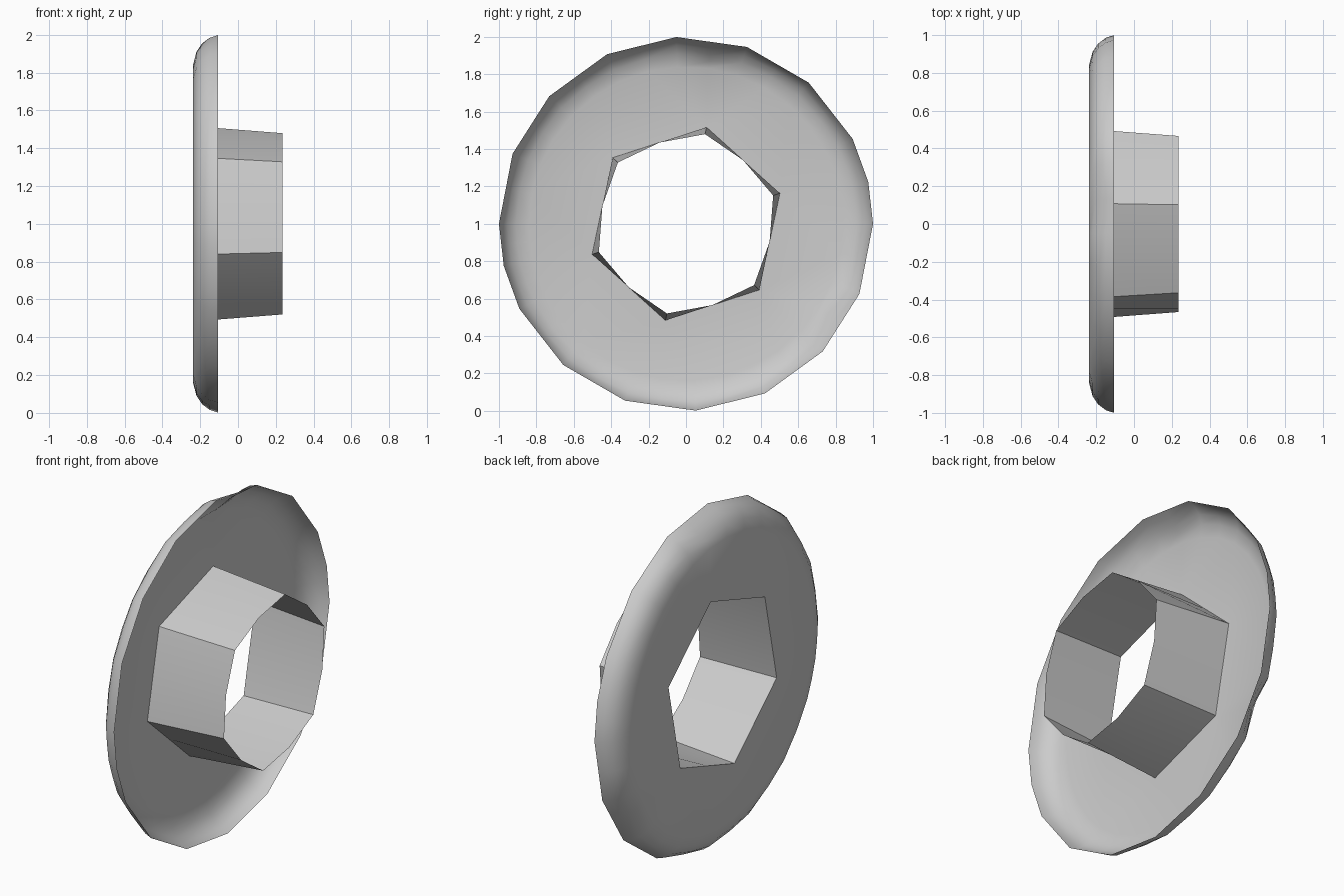
import bpy, bmesh
from math import radians, cos, sin, pi
from mathutils import Vector

old = bpy.data.objects.get("Cube")
if old:
    bpy.data.objects.remove(old)

grey = bpy.data.materials.new("plain_grey")
grey.use_nodes = True
colour = (0.6, 0.6, 0.6, 1)
grey.diffuse_color = colour
grey.node_tree.nodes["Principled BSDF"].inputs["Base Color"].default_value = colour


def around(x, r, a):
    """Point at radius r and angle a about the x axis."""
    return Vector((x, r * cos(a), 1 + r * sin(a)))


def strip(bm, a, b):
    """Join two closed rings of equal length with quads."""
    n = len(a)
    for i in range(n):
        j = (i + 1) % n
        bm.faces.new((a[i], a[j], b[j], b[i]))


def finish(bm, name):
    mesh = bpy.data.meshes.new(name)
    bm.to_mesh(mesh)
    bm.free()
    obj = bpy.data.objects.new(name, mesh)
    bpy.context.collection.objects.link(obj)
    mesh.materials.append(grey)
    bpy.ops.object.select_all(action='DESELECT')
    obj.select_set(True)
    bpy.context.view_layer.objects.active = obj
    bpy.ops.object.shade_smooth_by_angle(angle=radians(32))
    return obj


BACK, TIP = -0.238, 0.235
hex_angles = [radians(18 + 60 * k) for k in range(6)]

# Domed flange: open shell with an uneven faceted outline
half = [0, 13, 27, 49, 71, 93, 115, 137, 158]
corners = [radians(d) for d in half + [d + 180 for d in half]]
profile = [(-0.105, 1.0), (-0.15, 0.985), (-0.19, 0.955), (-0.22, 0.91), (BACK, 0.84)]
dents = {4, 16}   # outline sides whose rounded rim is knocked flat

bm = bmesh.new()
rings = []
for step, (x, r) in enumerate(profile):
    ring = []
    t = step / (len(profile) - 1)
    for i, a in enumerate(corners):
        b = corners[(i + 1) % len(corners)]
        b += 2 * pi if b < a else 0
        mid, chord = (a + b) / 2, cos((b - a) / 2)
        ring.append(bm.verts.new(around(x, r, a)))
        # the outline is straight between corners, the inner rings are rounder
        p = around(x, r * (chord + (1 - chord) * t), mid)
        if i in dents:
            p = around(-0.105, chord, mid).lerp(around(BACK, 0.84, mid), t)
        ring.append(bm.verts.new(p))
    rings.append(ring)
for a, b in zip(rings, rings[1:]):
    strip(bm, a, b)

# Flat face of the flange, with the six-sided hole
hole = [bm.verts.new(around(BACK, 0.528, a)) for a in hex_angles]
edges = [bm.edges.new((hole[i], hole[(i + 1) % 6])) for i in range(6)]
inner = rings[-1]
edges += [bm.edges.get((inner[i], inner[(i + 1) % len(inner)])) for i in range(len(inner))]
bmesh.ops.triangle_fill(bm, edges=edges, use_beauty=True, normal=(-1, 0, 0))
bmesh.ops.recalc_face_normals(bm, faces=bm.faces)
if sum(f.normal.x * f.calc_area() for f in bm.faces) > 0:
    bmesh.ops.reverse_faces(bm, faces=bm.faces)
finish(bm, "flange")

# Six-sided sleeve: tapered corners, sides bowed slightly outward at the tip
bm = bmesh.new()
base, tip = [], []
for a in hex_angles:
    m = a + radians(30)
    base += [bm.verts.new(around(BACK, 0.528, a)),
             bm.verts.new(around(BACK, 0.528 * cos(radians(30)), m))]
    tip += [bm.verts.new(around(TIP, 0.49, a)),
            bm.verts.new(around(TIP, 0.457, m))]
strip(bm, base, tip)
bmesh.ops.recalc_face_normals(bm, faces=bm.faces)
finish(bm, "sleeve")
